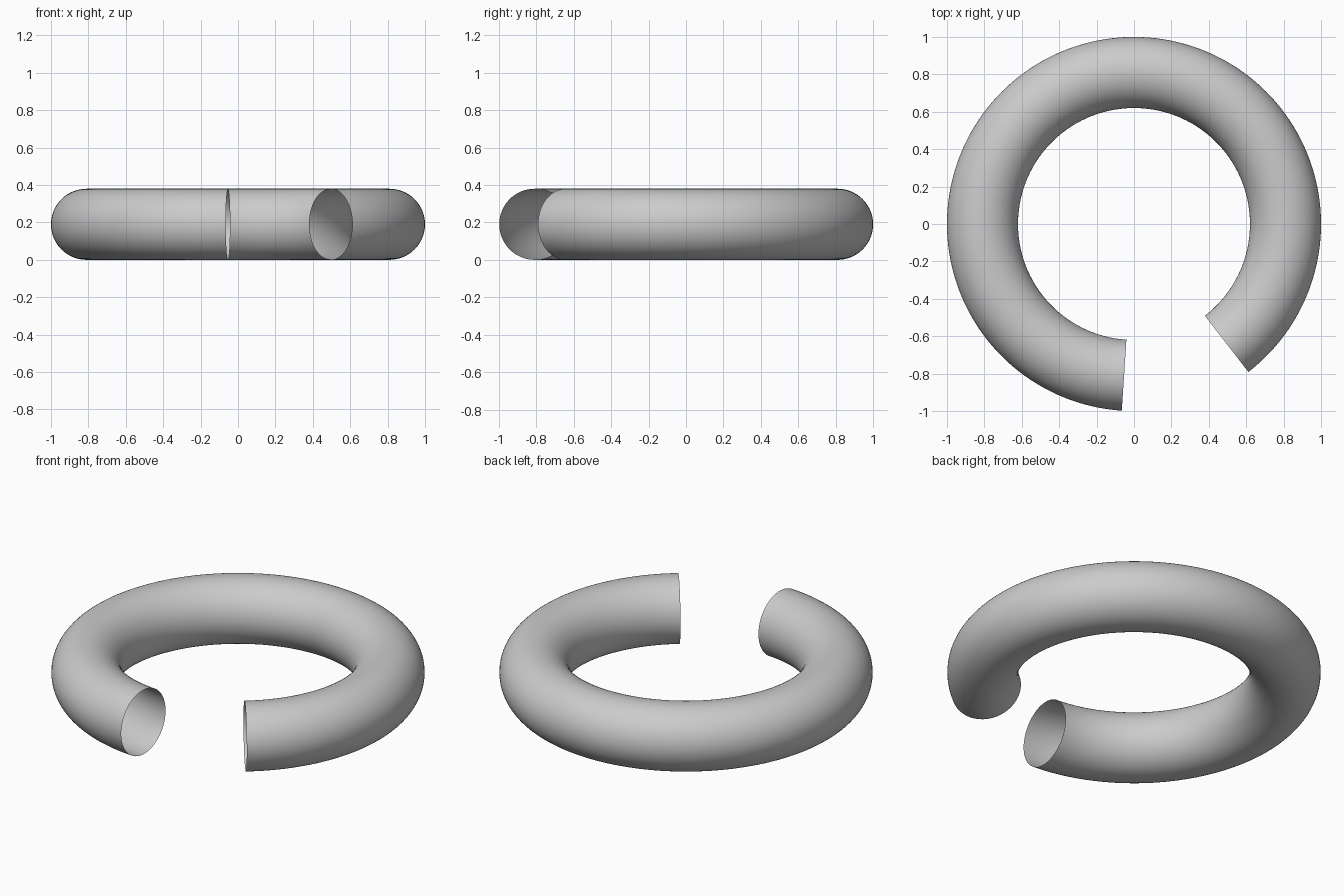
import bpy, bmesh
from math import radians
from mathutils import Matrix, Vector

if "Cube" in bpy.data.objects:
    bpy.data.objects.remove(bpy.data.objects["Cube"])

RING_R, TUBE_R = 0.81, 0.19
START, END = radians(-52.3), radians(266.25)
SIDES, STEPS = 64, 160

# Circular cross-section placed at the start of the arc
bm = bmesh.new()
place = (Matrix.Rotation(START, 4, 'Z')
         @ Matrix.Translation((RING_R, 0, TUBE_R))
         @ Matrix.Rotation(radians(90), 4, 'X'))
bmesh.ops.create_circle(bm, cap_ends=False, segments=SIDES, radius=TUBE_R, matrix=place)

# Sweep it round z, leaving both ends open
bmesh.ops.spin(bm, geom=bm.verts[:] + bm.edges[:], cent=(0, 0, 0), axis=(0, 0, 1),
               angle=END - START, steps=STEPS, use_duplicate=False)
bmesh.ops.recalc_face_normals(bm, faces=bm.faces[:])

# Make sure the normals point away from the tube's centre line
bm.faces.ensure_lookup_table()
face = bm.faces[0]
c = face.calc_center_median()
core = Vector((c.x, c.y, 0)).normalized() * RING_R + Vector((0, 0, TUBE_R))
if face.normal.dot(c - core) < 0:
    bmesh.ops.reverse_faces(bm, faces=bm.faces[:])
for f in bm.faces:
    f.smooth = True

mesh = bpy.data.meshes.new("open_ring_tube")
bm.to_mesh(mesh)
bm.free()
ring = bpy.data.objects.new("open_ring_tube", mesh)
bpy.context.collection.objects.link(ring)
